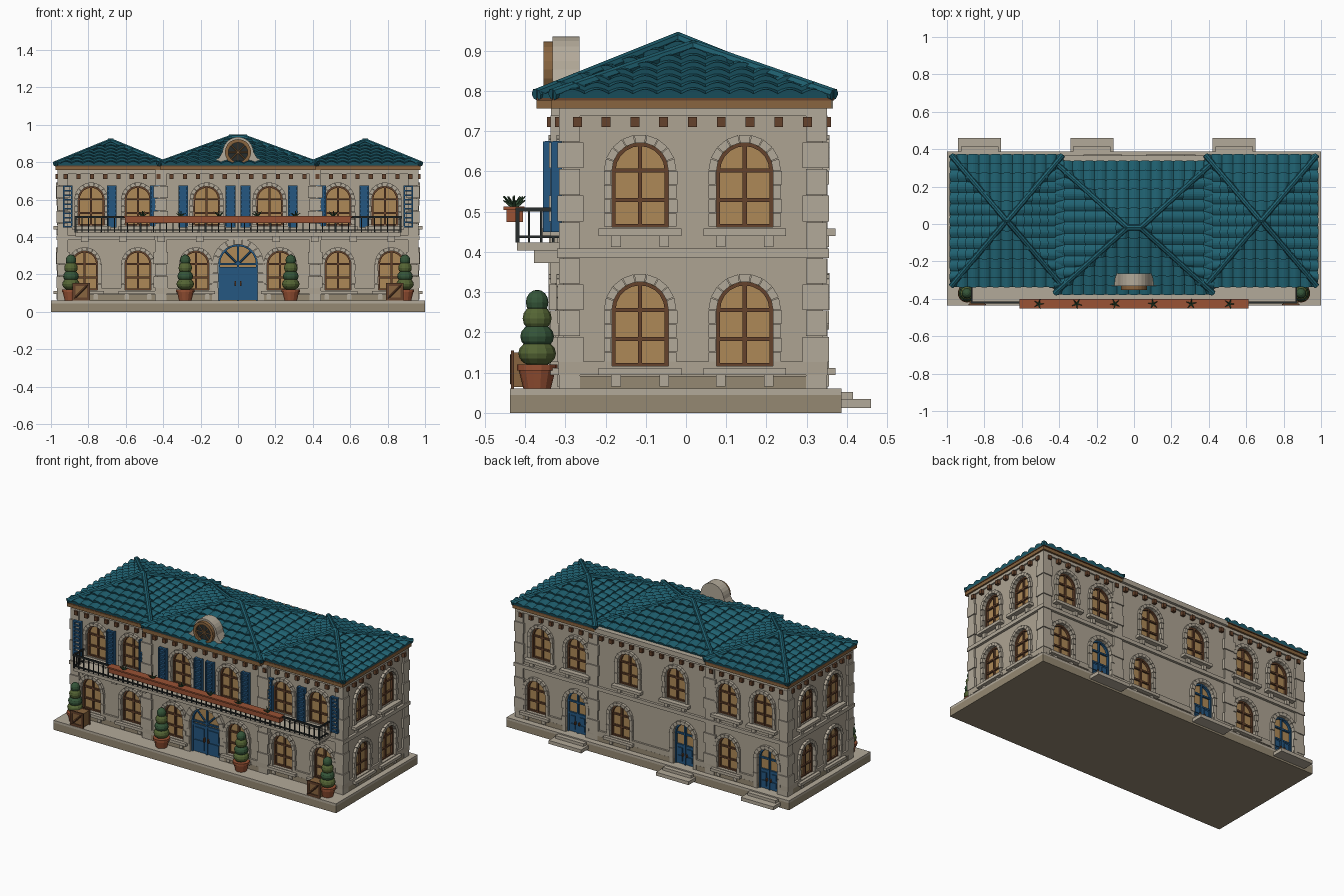
import bpy, bmesh, math
from mathutils import Matrix, Vector

if "Cube" in bpy.data.objects:
    bpy.data.objects.remove(bpy.data.objects["Cube"])

STONE, TRIM, DARKSTONE = (.42, .37, .29), (.45, .40, .32), (.30, .25, .17)
TEAL, GLASS, BROWN, WOOD = (.014, .12, .165), (.42, .25, .095), (.13, .055, .025), (.25, .13, .05)
BLUE, IRON, CLAY = (.018, .095, .22), (.02, .025, .025), (.32, .085, .035)
GREEN, LIGHTGREEN = (.035, .09, .04), (.09, .13, .035)
I = Matrix.Identity(4)
bags, mats = {}, {}


def bag(part, col):
    return bags.setdefault(part, (bmesh.new(), col))[0]


def emit(part, fix=True):
    bm, col = bags.pop(part)
    if fix:
        bmesh.ops.recalc_face_normals(bm, faces=bm.faces)
    me = bpy.data.meshes.new(part)
    bm.to_mesh(me)
    bm.free()
    if col not in mats:
        mats[col] = bpy.data.materials.new("paint_%d" % len(mats))
        mats[col].diffuse_color = (*col, 1)
    me.materials.append(mats[col])
    ob = bpy.data.objects.new(part, me)
    bpy.context.collection.objects.link(ob)
    return ob


def box(part, col, lo, hi, M=I):
    lo, hi = Vector(lo), Vector(hi)
    T = Matrix.Translation((lo + hi) / 2) @ Matrix.Diagonal((*(hi - lo), 1))
    bmesh.ops.create_cube(bag(part, col), size=1, matrix=M @ T)


def prism(part, col, pts, d0, d1, M=I, plan=False):
    """Extrude an outline; (u, z) through depth d, or (x, y) through height when plan."""
    bm = bag(part, col)
    f = (lambda p, d: M @ Vector((p[0], p[1], d))) if plan else (lambda p, d: M @ Vector((p[0], d, p[1])))
    a, b = [[bm.verts.new(f(p, d)) for p in pts] for d in (d0, d1)]
    bm.faces.new(a)
    bm.faces.new(b[::-1])
    for i in range(len(pts)):
        bm.faces.new((a[i - 1], a[i], b[i], b[i - 1]))


def cone(part, col, p, q, r1, r2, n=10):
    p, q = Vector(p), Vector(q)
    R = (q - p).to_track_quat('Z', 'Y').to_matrix().to_4x4()
    bmesh.ops.create_cone(bag(part, col), cap_ends=True, segments=n, radius1=r1, radius2=r2,
                          depth=(q - p).length, matrix=Matrix.Translation((p + q) / 2) @ R)


def pol(r, a, zc):
    return (r * math.cos(a), zc + r * math.sin(a))


def ring(part, col, M, r0, r1, zc, n, d0, d1, a0=0, a1=math.pi, gap=0):
    s = (a1 - a0) / n
    for i in range(n):
        a, b = a0 + i * s + gap, a0 + (i + 1) * s - gap
        prism(part, col, [pol(r0, a, zc), pol(r1, a, zc), pol(r1, b, zc), pol(r0, b, zc)], d0, d1, M)


def arch(w, h, drop=0):
    r = w / 2
    return [(-r, -drop)] + [pol(r, math.pi * (1 - i / 12), h - r) for i in range(13)] + [(r, -drop)]


AXES = {'front': ((1, 0), (0, -1)), 'back': ((1, 0), (0, 1)), 'right': ((0, 1), (1, 0)), 'left': ((0, 1), (-1, 0))}


def front_y(u):
    return .325 if abs(u) < .43 else .305


def at(side, u, z):
    """Local frame on a wall: u along it, depth outward, z up."""
    (ux, uy), (dx, dy) = AXES[side]
    k = {'front': front_y(u), 'back': .34}.get(side, .955)
    return Matrix(((ux, dx, 0, ux * u + dx * k), (uy, dy, 0, uy * u + dy * k), (0, 0, 1, z), (0, 0, 0, 1)))


def opening(M, w, h, rw, frame, door=0):
    """Arched recess with glass, bars, stone jambs and voussoirs; door = height of solid leaves."""
    r, zc, t = w / 2, h - w / 2, .005
    name = "door" if door else "window"
    prism("cutter", STONE, arch(w, h, .012 if door else 0), -.028, .08, M)
    prism(name + "_glass", GLASS, arch(w, h), -.035, -.02, M)
    bars = name + "_bars"
    ring(bars, frame, M, r - .009, r, zc, 10, -.021, -.006)
    for s in (-1, 1):
        box(bars, frame, (s * (r - .0045) - .0045, -.021, 0), (s * (r - .0045) + .0045, -.006, zc), M)
        for k in range(4):
            e = .003 * (k % 2)
            c = s * (r + rw / 2)
            box("window_jambs", TRIM, (c - rw / 2, -.01, k * zc / 4 + .001), (c + rw / 2 + e * s, .012 + e, (k + 1) * zc / 4 - .001), M)
    box(bars, frame, (-t, -.021, 0), (t, -.008, h), M)
    for z in ([door, zc] if door else [.003, zc * .48, zc]):
        box(bars, frame, (-r, -.021, z - t), (r, -.009, z + t), M)
    ring("window_arches", TRIM, M, r, r + rw, zc, 9, -.01, .017, gap=.012)
    if door:
        for s in (-1, 1):
            a, b = sorted((s * .004, s * (r - .006)))
            box("door_leaves", BLUE, (a, -.022, .002), (b, -.012, door), M)
            for z0, z1 in ((.02, door * .45), (door * .55, door - .015)):
                box("door_panels", BLUE, (a + .014, -.013, z0), (b - .014, -.006, z1), M)
            box("door_handles", BROWN, (s * .014 - .004, -.012, door * .45), (s * .014 + .004, .002, door * .6), M)
    else:
        box("window_sills", TRIM, (-.103, -.01, -.022), (.103, .032, -.004), M)
        for s in (-.06, .06):
            box("sill_brackets", TRIM, (s - .012, -.005, -.05), (s + .012, .016, -.022), M)


# Plinth and back steps
box("plinth", DARKSTONE, (-1, -.437, 0), (1, .387, .045))
box("plinth_paving", TRIM, (-1, -.437, .045), (1, .387, .06))
BACKDOORS = (-.825, -.225, .535)
for x in BACKDOORS:
    box("back_steps", TRIM, (x - .115, .38, .012), (x + .115, .46, .034))
    box("back_steps", TRIM, (x - .1, .38, .034), (x + .1, .415, .052))


# Walls, base course, belts: a footprint with a slightly forward centre
def plan(o):
    half = [(.955 + o, .34 + o), (.955 + o, -.305 - o), (.43 + o, -.305 - o), (.43 + o, -.325 - o)]
    return half + [(-x, y) for x, y in half[::-1]]


prism("walls", STONE, plan(0), .055, .77, plan=True)
prism("base_course", DARKSTONE, plan(.009), .055, .092, plan=True)
prism("base_belt", STONE, plan(.012), .094, .128, plan=True)
prism("floor_belt", TRIM, plan(.016), .385, .408, plan=True)
prism("frieze_moulding", TRIM, plan(.01), .738, .758, plan=True)

# Windows and doors on all four sides
for s in (-1, 1):
    for u in (.82, .535, .225):
        opening(at('front', s * u, .116), .14, .21, .02, BROWN)
        if s * u - .005 in BACKDOORS or any(abs(s * u - d) < .02 for d in BACKDOORS):
            opening(at('back', s * u, .06), .14, .265, .024, BLUE, .12)
        else:
            opening(at('back', s * u, .116), .14, .21, .02, BROWN)
    for u in (.785, .535, .168):
        opening(at('front', s * u, .462), .14, .21, .02, BROWN)
        opening(at('back', s * u, .462), .14, .21, .02, BROWN)
    for u in (-.114, .146):
        for z in (.116, .462):
            opening(at('right' if s > 0 else 'left', u, z), .14, .21, .02, BROWN)
M = at('front', 0, .06)
opening(M, .21, .3, .034, BLUE, .175)
for a in (.25, .75):
    c = Vector(pol(.1, math.pi * a, .195))
    cone("fanlight_bars", BLUE, M @ Vector((0, -.014, .195)), M @ Vector((c.x, -.014, c.y)), .006, .006, 6)

# Cut the recesses into the wall and base
cutter = emit("cutter")
for part in ("walls", "base_course", "base_belt"):
    ob = emit(part)
    mod = ob.modifiers.new("recess", 'BOOLEAN')
    mod.operation, mod.object, mod.solver = 'DIFFERENCE', cutter, 'EXACT'
    bpy.context.view_layer.objects.active = ob
    bpy.ops.object.modifier_apply(modifier="recess")
bpy.data.objects.remove(cutter)

# Corner quoins and inner pilasters
for z0, z1 in ((.06, .385), (.408, .74)):
    for k in range(5):
        a, b, e = z0 + k * (z1 - z0) / 5 + .001, z0 + (k + 1) * (z1 - z0) / 5 - .001, k % 2
        for s in (-1, 1):
            for y, t in ((-.305, 1), (.34, -1)):
                x0, x1 = sorted((s * (.908 - .006 * e), s * (.966 + .004 * e)))
                y0, y1 = sorted((y - t * (.011 + .004 * e), y + t * (.042 + .008 * e)))
                box("corner_quoins", TRIM, (x0, y0, a), (x1, y1, b))
            c, h = s * .413, .032 + .008 * e
            box("pilasters", TRIM, (c - h, -.337 - .004 * e, a), (c + h, -.29, b))
            box("pilasters", TRIM, (c - h, .33, a), (c + h, .352 + .004 * e, b))

# Eave brackets and cornices
for i in range(27):
    for side in ('front', 'back'):
        box("eave_brackets", BROWN, (-.011, -.005, 0), (.011, .02, .026), at(side, -.923 + i * .071, .71))
for i in range(9):
    for side in ('left', 'right'):
        box("eave_brackets", BROWN, (-.011, -.005, 0), (.011, .02, .026), at(side, -.27 + i * .0715, .71))
for s in (-1, 1):
    x0, x1 = sorted((s * .385, s * .975))
    box("cornice", WOOD, (x0, -.335, .757), (x1, .362, .778))
box("cornice_centre", WOOD, (-.415, -.372, .757), (.415, .33, .778))
box("back_ledge", TRIM, (-.39, .3, .757), (.39, .366, .787))


# Barrel-tiled hip roofs
def tile_face(A, B, C, D, rows=7, pitch=.06):
    bm = bag("roof_tiles", TEAL)
    U = (B - A).normalized()
    W = (B - A).length
    uc, ud = (C - A).dot(U), (D - A).dot(U)
    V = (C - A) - U * uc
    N = U.cross(V).normalized()
    P = lambda u, t, h: A + U * u + V * t + N * h
    bump = lambda u: .012 * abs(math.cos(math.pi * (u - W / 2) / pitch))
    for k in range(rows):
        t0, t1 = k / rows, (k + 1) / rows
        l0, r0, l1, r1 = uc * t0, W + (ud - W) * t0, uc * t1, W + (ud - W) * t1
        q = pitch / 6
        off = (W / 2) % q
        us = [l0] + [off + i * q for i in range(int(W / q) + 2) if l0 + .001 < off + i * q < r0 - .001] + [r0]
        lip, low, top = [], [], []
        for u in us:
            c = min(max(u, l1), r1)
            lip.append(bm.verts.new(P(u, t0, -.004)))
            low.append(bm.verts.new(P(u, t0, .011 + bump(u))))
            top.append(bm.verts.new(P(c, t1, bump(u) * .8)))
        for i in range(len(us) - 1):
            bm.faces.new((lip[i], lip[i + 1], low[i + 1], low[i]))
            bm.faces.new((low[i], low[i + 1], top[i + 1], top[i]))


def hip_roof(x, y, hx, hy, z, ridge):
    c = [Vector((x + a * hx, y + b * hy, .783)) for a, b in ((-1, -1), (1, -1), (1, 1), (-1, 1))]
    L, R = Vector((x - ridge, y, z)), Vector((x + ridge, y, z))
    tops = (L, R, R, L)
    for i in range(4):
        j = (i + 1) % 4
        tile_face(c[i], c[j], tops[i], tops[j])
        cone("hip_caps", TEAL, c[i] + Vector((0, 0, .008)), tops[i] + Vector((0, 0, .01)), .015, .015, 8)
    cone("hip_caps", TEAL, L + Vector((-.012, 0, .009)), R + Vector((.012, 0, .009)), .016, .016, 8)
    box("roof_soffit", BROWN, (x - hx, y - hy, .777), (x + hx, y + hy, .783))


for s in (-1, 1):
    hip_roof(s * .68, .018, .298, .35, .902, .002)
hip_roof(0, -.02, .425, .352, .922, .035)

# Dormer with round window
half = [(.13, .785), (.128, .805), (.1, .825), (.084, .853)]
prof = half + [pol(.082, math.pi * i / 12, .853) for i in range(1, 12)] + [(-x, z) for x, z in half[::-1]]
prism("dormer", TRIM, prof, -.332, -.265)
ring("dormer_window_ring", WOOD, I, .052, .07, .853, 20, -.354, -.325, 0, 2 * math.pi)
cone("dormer_window_glass", IRON, (0, -.341, .853), (0, -.325, .853), .056, .056, 20)
for a in (0, 1, 2, 3):
    d = Vector((math.cos(a * math.pi / 4), 0, math.sin(a * math.pi / 4))) * .055
    cone("dormer_window_bars", WOOD, Vector((0, -.343, .853)) - d, Vector((0, -.343, .853)) + d, .003, .003, 6)

# Balcony slab, corbels and iron railing
box("balcony_slab", TRIM, (-.87, -.42, .404), (.87, -.3, .424))
for i in range(9):
    x = -.82 + i * .205
    if abs(x) > .1:
        box("balcony_corbels", TRIM, (x - .02, -.378, .372), (x + .02, -.3, .404))
for z, t in ((.506, .005), (.438, .003)):
    box("balcony_railing", IRON, (-.873, -.424, z - t), (.873, -.414, z + t))
    for s in (-.868, .868):
        box("balcony_railing", IRON, (s - .004, -.42, z - t), (s + .004, -.305, z + t))
for i in range(51):
    x = -.868 + i * 1.736 / 50
    r = .005 if i % 10 == 0 else .0028
    box("balcony_railing", IRON, (x - r, -.419 - r, .424), (x + r, -.419 + r, .506))
for s in (-.868, .868):
    for y in (-.39, -.36, -.33):
        box("balcony_railing", IRON, (s - .0028, y - .0028, .424), (s + .0028, y + .0028, .506))

# Railing planter and seedlings
box("planter", CLAY, (-.605, -.446, .474), (.605, -.405, .506))
box("planter_rim", CLAY, (-.612, -.453, .504), (.612, -.402, .513))
for i in range(6):
    p = Vector((-.51 + i * .204, -.427, .51))
    cone("seedlings", GREEN, p, p + Vector((0, 0, .03)), .003, .002, 5)
    for k in range(5):
        a = k * 1.257 + i
        q = p + Vector((.028 * math.cos(a), .028 * math.sin(a), .018 + .01 * (k % 2)))
        cone("seedlings", GREEN, p, q, .006, .001, 5)

# Louvred shutters
for s in (-1, 1):
    for u in (.04, .293, .444, .675, .91):
        M = at('front', s * u, .45)
        h = .026
        for e in (-1, 1):
            box("shutters", BLUE, (e * (h - .004) - .004, .003, .0), (e * (h - .004) + .004, .03, .225), M)
        if u < .9:
            box("shutters", BLUE, (-h, .008, 0), (h, .018, .225), M)
        for k in range(10):
            z = .002 + k * .024
            box("shutters", BLUE, (-h, .01, z - .002), (h, .026, z + .008), M)

# Topiaries in pots
for x in (-.893, -.282, .282, .893):
    y = -.37
    cone("plant_pots", CLAY, (x, y, .06), (x, y, .108), .034, .046, 14)
    cone("plant_pots", CLAY, (x, y, .105), (x, y, .12), .05, .05, 14)
    for k, (r, z, h) in enumerate(((.047, .148, .034), (.042, .19, .033), (.036, .235, .034), (.028, .275, .031))):
        col = (LIGHTGREEN, GREEN)[k % 2]
        T = Matrix.Translation((x, y, z)) @ Matrix.Diagonal((r, r, h, 1))
        bmesh.ops.create_uvsphere(bag("topiary_" + ("light", "dark")[k % 2], col), u_segments=12, v_segments=8, radius=1, matrix=T)

# Wooden crates with frames and a brace
for s in (-1, 1):
    M = Matrix.Translation((s * .838, -.397, .06))
    box("crates", WOOD, (-.041, -.033, .004), (.041, .033, .09), M)
    for e in (-1, 1):
        for z in (.008, .087):
            box("crate_frames", BROWN, (-.046, e * .034 - .004, z - .008), (.046, e * .034 + .004, z + .008), M)
        for x in (-.039, .039):
            box("crate_frames", BROWN, (x - .007, e * .034 - .004, 0), (x + .007, e * .034 + .004, .095), M)
        cone("crate_frames", BROWN, M @ Vector((-.036, e * .034, .012)), M @ Vector((.036, e * .034, .085)), .006, .006, 4)

for part in list(bags):
    emit(part, part != "roof_tiles")

for m in bpy.data.materials:
    if m.users and not m.is_grease_pencil:
        m.use_nodes = True
        m.node_tree.nodes["Principled BSDF"].inputs["Base Color"].default_value = m.diffuse_color
